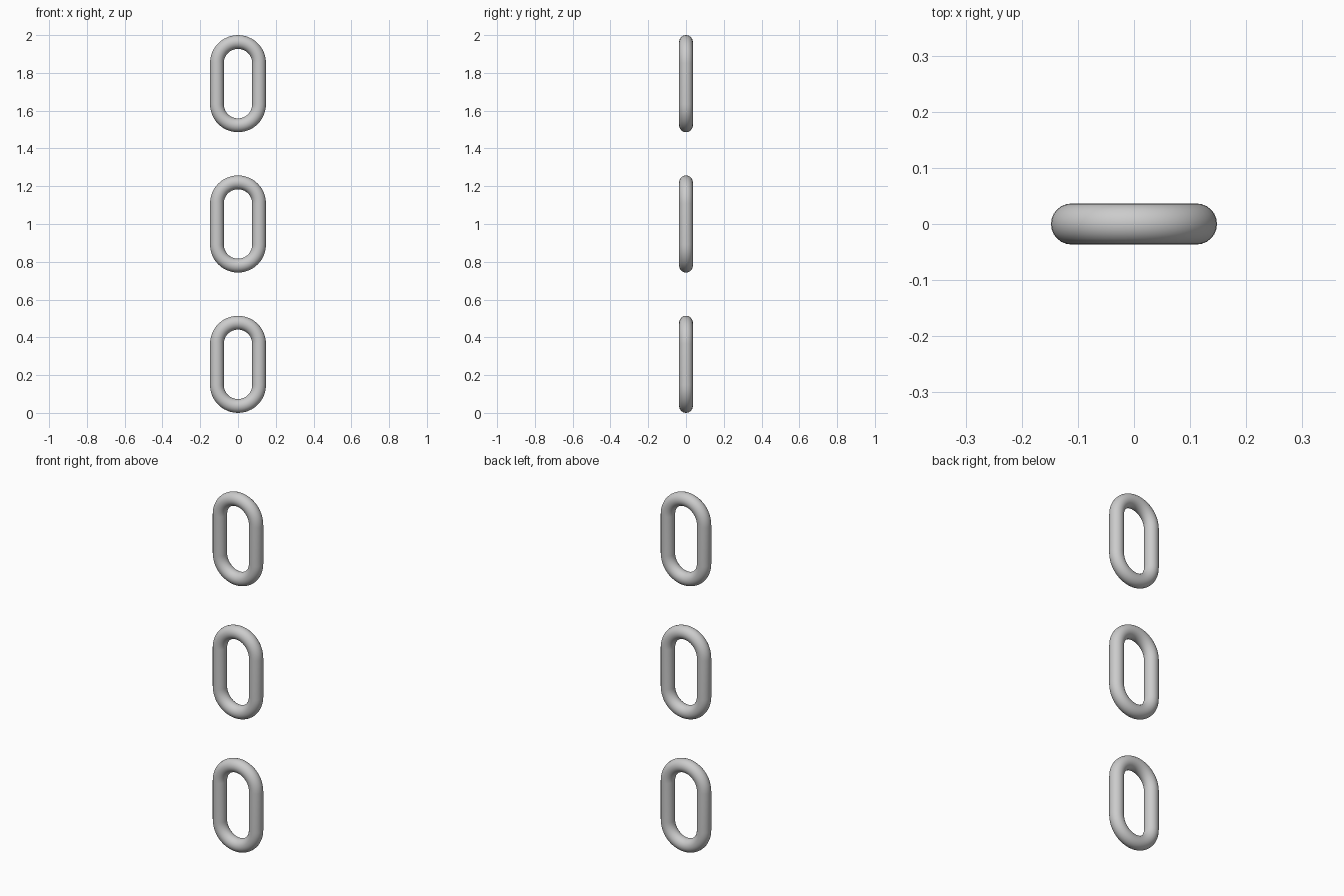
import bpy
import bmesh
from math import pi, cos, sin

cube = bpy.data.objects.get("Cube")
if cube:
    bpy.data.objects.remove(cube, do_unlink=True)

TUBE = 0.0365           # radius of the rod
BEND = 0.1115           # radius of the rod's centre line in the round ends
HALF_STRAIGHT = 0.109   # half the length of the straight sides
ARC_STEPS, SIDES = 24, 24
HALF_HEIGHT = HALF_STRAIGHT + BEND + TUBE

steel = bpy.data.materials.new("grey steel")
steel.use_nodes = True
GREY = (0.6, 0.6, 0.6, 1)
steel.diffuse_color = GREY
steel.node_tree.nodes["Principled BSDF"].inputs["Base Color"].default_value = GREY


def link_mesh():
    """Round rod swept along a stadium outline in the xz plane."""
    bm = bmesh.new()
    rings = []
    for end in (1, -1):
        for i in range(ARC_STEPS + 1):
            a = pi * i / ARC_STEPS + (0 if end == 1 else pi)
            ring = []
            for j in range(SIDES):
                b = 2 * pi * j / SIDES
                r = BEND + TUBE * cos(b)
                ring.append(bm.verts.new((r * cos(a), TUBE * sin(b),
                                          r * sin(a) + end * HALF_STRAIGHT)))
            rings.append(ring)
    for k, ring in enumerate(rings):
        nxt = rings[(k + 1) % len(rings)]
        for j in range(SIDES):
            m = (j + 1) % SIDES
            bm.faces.new((ring[j], ring[m], nxt[m], nxt[j])).smooth = True
    bmesh.ops.recalc_face_normals(bm, faces=bm.faces)
    mesh = bpy.data.meshes.new("chain_link")
    bm.to_mesh(mesh)
    bm.free()
    mesh.materials.append(steel)
    return mesh


# Three separate links in a vertical row
mesh = link_mesh()
for name, z in (("lower_link", HALF_HEIGHT), ("middle_link", 1.0),
                ("upper_link", 2 - HALF_HEIGHT)):
    link = bpy.data.objects.new(name, mesh)
    link.location.z = z
    bpy.context.collection.objects.link(link)
